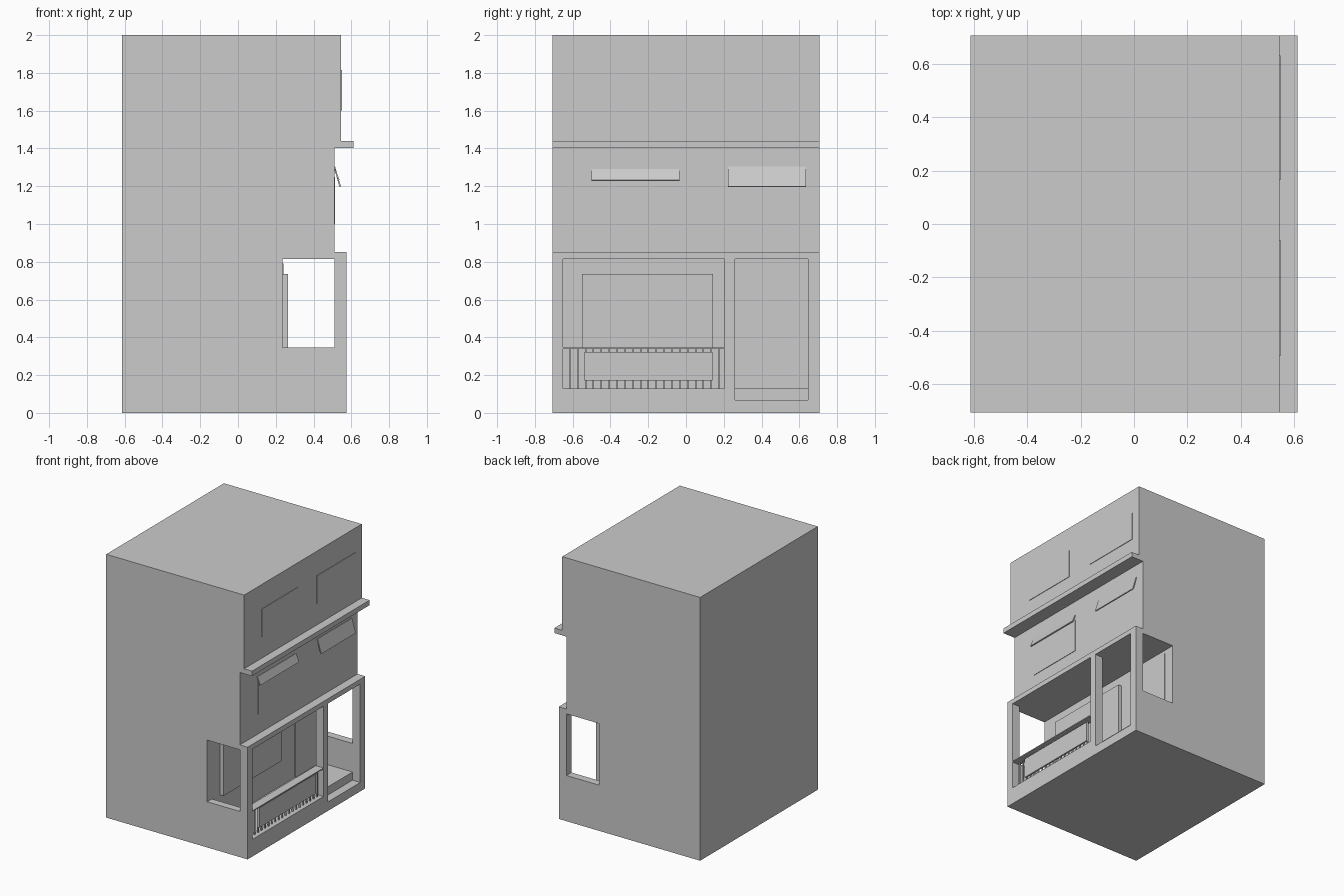
import bpy
import bmesh

if "Cube" in bpy.data.objects:
    bpy.data.objects.remove(bpy.data.objects["Cube"])

FRONT, UPPER, MID = 0.575, 0.546, 0.51   # facade planes on the +x side


def make_object(name, bm):
    bmesh.ops.recalc_face_normals(bm, faces=bm.faces)
    mesh = bpy.data.meshes.new(name)
    bm.to_mesh(mesh)
    bm.free()
    obj = bpy.data.objects.new(name, mesh)
    bpy.context.collection.objects.link(obj)
    return obj


def prism(name, profile, y0, y1):
    """Extrude an (x, z) profile from y0 to y1."""
    bm = bmesh.new()
    face = bm.faces.new([bm.verts.new((x, y0, z)) for x, z in profile])
    ext = bmesh.ops.extrude_face_region(bm, geom=[face])
    verts = [v for v in ext["geom"] if isinstance(v, bmesh.types.BMVert)]
    bmesh.ops.translate(bm, verts=verts, vec=(0, y1 - y0, 0))
    return make_object(name, bm)


def box(name, x0, x1, y0, y1, z0, z1):
    return prism(name, [(x0, z0), (x1, z0), (x1, z1), (x0, z1)], y0, y1)


def cut(target, cutter):
    mod = target.modifiers.new("cut", "BOOLEAN")
    mod.operation = "DIFFERENCE"
    mod.solver = "EXACT"
    mod.object = cutter
    bpy.context.view_layer.objects.active = target
    bpy.ops.object.modifier_apply(modifier=mod.name)
    bpy.data.objects.remove(cutter, do_unlink=True)


# Building mass with stepped facade and cornice
body = prism("building", [
    (-0.613, 0), (FRONT, 0), (FRONT, 0.852), (MID, 0.852), (MID, 1.402),
    (0.612, 1.402), (0.612, 1.44), (UPPER, 1.44), (UPPER, 2), (-0.613, 2)],
    -0.706, 0.706)

# Porch hollow, side openings, balcony opening and entrance opening
cut(body, box("porch_cutter", 0.235, MID, -0.65, 0.646, 0.13, 0.815))
cut(body, box("side_cutter", 0.235, MID, -0.8, 0.8, 0.347, 0.815))
cut(body, box("balcony_cutter", 0.5, 0.7, -0.65, 0.205, 0.13, 0.815))
cut(body, box("entrance_cutter", MID, 0.7, 0.26, 0.646, 0.068, 0.815))

# Porch back wall: bay window and door
box("bay_window", 0.23, 0.265, -0.55, 0.143, 0.34, 0.735)
box("porch_door", 0.23, 0.24, 0.345, 0.62, 0.13, 0.79)

# Balcony railing: top rail, balusters, front panel
box("top_rail", MID, FRONT, -0.65, 0.205, 0.339, 0.347)
for i in range(20):
    y = -0.615 + i * 0.0416
    box("baluster", 0.535, 0.545, y - 0.004, y + 0.004, 0.13, 0.34)
box("railing_panel", 0.545, 0.557, -0.538, 0.14, 0.172, 0.322)

# Thin window panels on the upper floors
for y0, y1 in ((-0.495, -0.06), (0.165, 0.632)):
    box("upper_window", UPPER - 0.005, UPPER + 0.004, y0, y1, 1.6, 1.815)
box("middle_window", MID - 0.005, MID + 0.004, -0.49, -0.037, 1.0, 1.25)

# Sloped awnings: thin slabs leaning out from the wall
for y0, y1, top, low, reach in ((-0.5, -0.035, 1.292, 1.23, 0.538),
                                (0.222, 0.635, 1.304, 1.195, 0.545)):
    prism("awning", [(MID - 0.003, top), (MID + 0.004, top),
                     (reach, low + 0.003), (reach - 0.008, low)], y0, y1)
